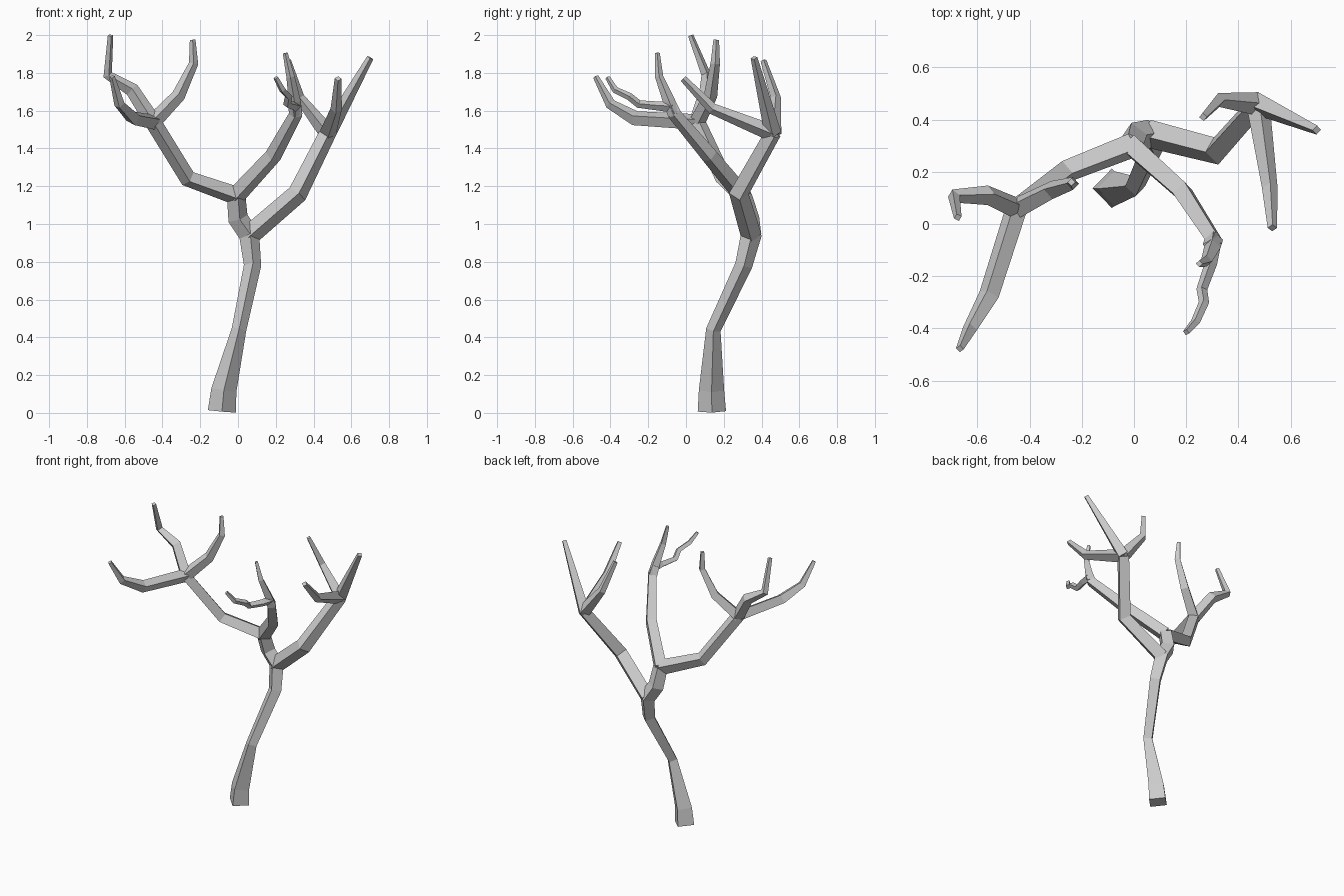
import bpy, bmesh
from mathutils import Vector


def limb(name, nodes):
    """Square-section limb through (x, y, z, corner radius) nodes."""
    pts = [Vector(n[:3]) for n in nodes]
    bm = bmesh.new()
    rings, prev, u = [], Vector((0, 0, 1)), Vector((1, 0, 0))
    for i, n in enumerate(nodes):
        a = (pts[i] - pts[max(i - 1, 0)]).normalized()
        b = (pts[min(i + 1, len(pts) - 1)] - pts[i]).normalized()
        t = (a + b).normalized()
        u = prev.rotation_difference(t) @ u      # carry the section without twist
        v = t.cross(u)
        rings.append([bm.verts.new(pts[i] + d * n[3]) for d in (u, v, -u, -v)])
        prev = t
    for r, s in zip(rings, rings[1:]):
        for k in range(4):
            j = (k + 1) % 4
            bm.faces.new((r[k], r[j], s[j], s[k]))
    bm.faces.new(rings[0][::-1])
    bm.faces.new(rings[-1])
    bmesh.ops.recalc_face_normals(bm, faces=bm.faces[:])
    me = bpy.data.meshes.new(name)
    bm.to_mesh(me)
    bm.free()
    bpy.context.collection.objects.link(bpy.data.objects.new(name, me))


# Forks shared by several limbs
low = (0.06, 0.345, 0.94, 0.055)
mid = (-0.01, 0.30, 1.15, 0.05)
right = (0.475, 0.46, 1.48, 0.045)
front = (0.305, -0.06, 1.58, 0.036)
left = (-0.45, 0.06, 1.54, 0.043)

# Trunk, running on into the left bough
limb("trunk", [(-0.085, 0.137, 0.008, 0.075), (-0.075, 0.135, 0.12, 0.067),
               (0.005, 0.145, 0.44, 0.039), (0.077, 0.305, 0.78, 0.046),
               low, (0.0, 0.335, 1.03, 0.054), mid])
limb("left_bough", [mid, (-0.265, 0.20, 1.24, 0.045), left])
limb("right_bough", [low, (0.315, 0.28, 1.16, 0.053), right])
limb("front_bough", [mid, (0.185, 0.125, 1.36, 0.044), front,
                     (0.295, -0.085, 1.64, 0.032)])

# Twigs of the right bough
limb("right_twig_outer", [right, (0.70, 0.36, 1.88, 0.018)])
limb("right_twig_front", [right, (0.52, 0.14, 1.61, 0.03), (0.53, -0.015, 1.77, 0.018)])
limb("right_twig_inner", [right, (0.325, 0.475, 1.67, 0.027), (0.265, 0.41, 1.865, 0.016)])

# Twigs of the front bough
limb("front_twig_upright", [front, (0.30, -0.09, 1.65, 0.032), (0.278, -0.142, 1.78, 0.022),
                            (0.25, -0.152, 1.905, 0.013)])
limb("front_twig_crooked", [(0.305, -0.07, 1.62, 0.03), (0.295, -0.15, 1.625, 0.024),
                            (0.26, -0.25, 1.635, 0.021), (0.268, -0.30, 1.675, 0.02),
                            (0.235, -0.375, 1.71, 0.018), (0.20, -0.415, 1.775, 0.013)])

# Twigs of the left bough
limb("left_twig_outer", [left, (-0.56, 0.11, 1.71, 0.038), (-0.69, 0.107, 1.79, 0.026),
                         (-0.675, 0.025, 1.998, 0.015)])
limb("left_twig_inner", [left, (-0.315, 0.13, 1.68, 0.036), (-0.235, 0.155, 1.85, 0.025),
                         (-0.24, 0.16, 1.975, 0.015)])
limb("left_twig_front", [left, (-0.555, -0.27, 1.56, 0.04), (-0.628, -0.40, 1.635, 0.028),
                         (-0.667, -0.478, 1.78, 0.015)])
